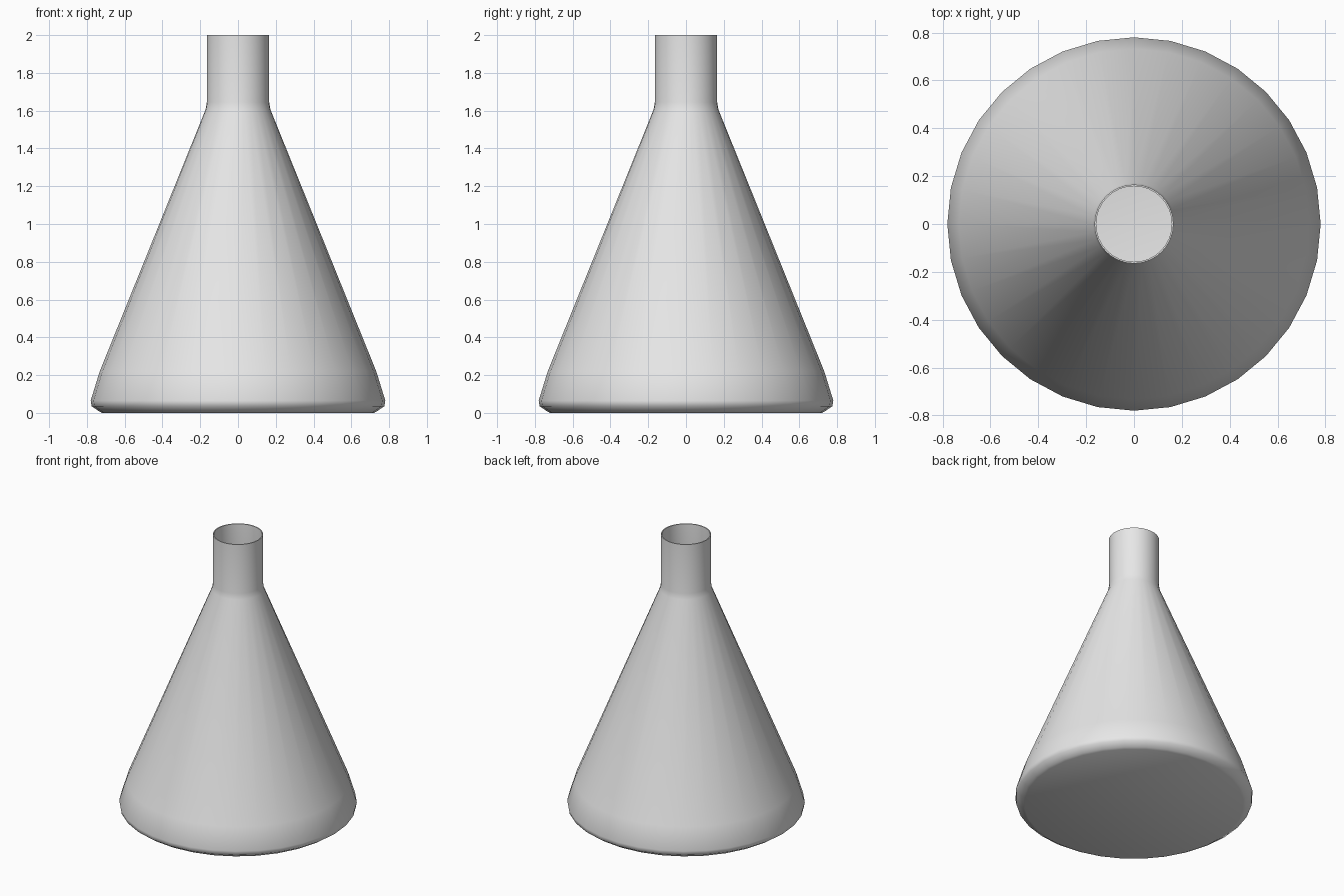
import bpy
import bmesh
import math
from mathutils import Matrix

cube = bpy.data.objects.get("Cube")
if cube:
    bpy.data.objects.remove(cube, do_unlink=True)

SIDES = 32
WALL = 0.007


def make_material(name, colour):
    mat = bpy.data.materials.new(name)
    mat.use_nodes = True
    mat.diffuse_color = colour
    mat.node_tree.nodes["Principled BSDF"].inputs["Base Color"].default_value = colour
    return mat


def lathe(name, profile, mat):
    """Turn (radius, height) points round z, with a flat floor at the first point."""
    bm = bmesh.new()
    rings = []
    for radius, height in profile:
        ring = bmesh.ops.create_circle(
            bm, segments=SIDES, radius=radius, matrix=Matrix.Translation((0, 0, height)))
        rings.append(ring["verts"])
    for low, high in zip(rings, rings[1:]):
        for i in range(SIDES):
            j = (i + 1) % SIDES
            bm.faces.new((low[i], low[j], high[j], high[i]))
    bm.faces.new(rings[0])
    bmesh.ops.recalc_face_normals(bm, faces=bm.faces)
    # The wall normals must point outwards so the thickness grows inwards
    bm.faces.ensure_lookup_table()
    if bm.faces[-1].normal.z > 0:
        bmesh.ops.reverse_faces(bm, faces=bm.faces)
    mesh = bpy.data.meshes.new(name)
    bm.to_mesh(mesh)
    bm.free()
    mesh.materials.append(mat)
    obj = bpy.data.objects.new(name, mesh)
    bpy.context.collection.objects.link(obj)
    return obj


# Conical flask: floor, rounded heel, tapering body, straight open neck
profile = [(0.72, 0), (0.735, 0.008), (0.775, 0.035), (0.78, 0.065),
           (0.732, 0.22), (0.172, 1.605), (0.165, 1.645), (0.165, 2)]
flask = lathe("flask", profile, make_material("light grey", (0.8, 0.8, 0.8, 1)))

# Thin wall
wall = flask.modifiers.new("wall", "SOLIDIFY")
wall.thickness = WALL
wall.offset = -1

bpy.ops.object.select_all(action="DESELECT")
flask.select_set(True)
bpy.context.view_layer.objects.active = flask
bpy.ops.object.modifier_apply(modifier=wall.name)
bpy.ops.object.shade_smooth_by_angle(angle=math.radians(75))
